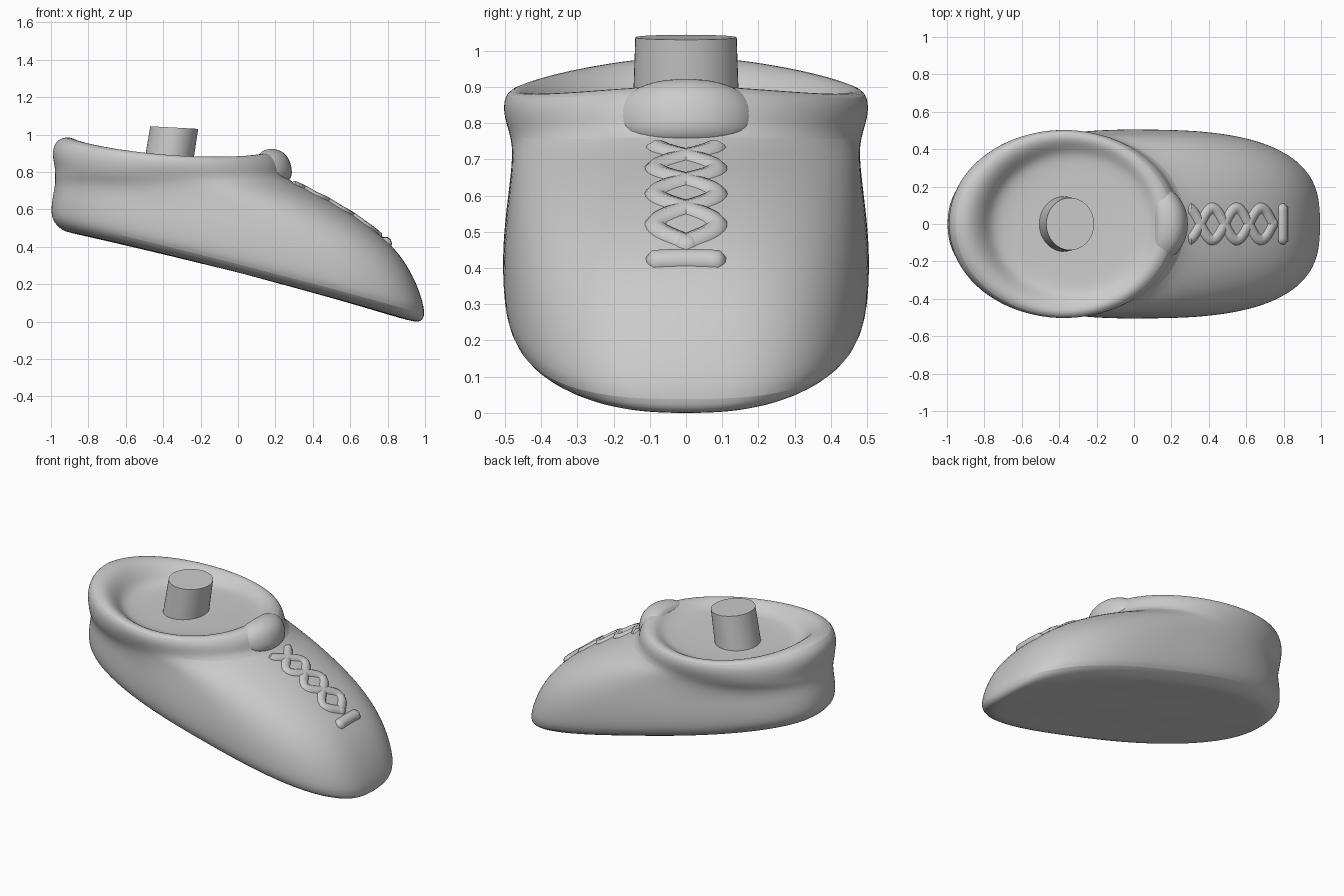
import bpy, bmesh, math
from mathutils import Vector
from mathutils.bvhtree import BVHTree

if "Cube" in bpy.data.objects:
    bpy.data.objects.remove(bpy.data.objects["Cube"])

GREY = (0.6, 0.6, 0.6, 1)
mat = bpy.data.materials.new("plain grey")
mat.use_nodes = True
mat.diffuse_color = GREY
mat.node_tree.nodes["Principled BSDF"].inputs["Base Color"].default_value = GREY


def finish(bm, name, subdiv=0, angle=50):
    """Turn a bmesh into a smooth grey object."""
    bmesh.ops.recalc_face_normals(bm, faces=bm.faces)
    mesh = bpy.data.meshes.new(name)
    bm.to_mesh(mesh)
    bm.free()
    mesh.materials.append(mat)
    ob = bpy.data.objects.new(name, mesh)
    bpy.context.collection.objects.link(ob)
    if subdiv:
        ob.modifiers.new("Smooth", "SUBSURF").levels = subdiv
        ob.modifiers["Smooth"].render_levels = subdiv
    bpy.ops.object.select_all(action="DESELECT")
    ob.select_set(True)
    bpy.context.view_layer.objects.active = ob
    bpy.ops.object.shade_smooth_by_angle(angle=math.radians(angle))
    return ob


def skin(bm, loops):
    """Bridge consecutive vertex loops with quads and cap both ends."""
    n = len(loops[0])
    for a, b in zip(loops, loops[1:]):
        for i in range(n):
            j = (i + 1) % n
            bm.faces.new((a[i], a[j], b[j], b[i]))
    bm.faces.new(loops[0])
    bm.faces.new(loops[-1])


def spow(v, p):
    return math.copysign(abs(v) ** p, v)


# Shoe body: tilted outlines stacked from the sole up, over the collar and in.
# back x, back z, front x, front z, half width, toe squareness, dip in the middle
RINGS = [
    (-0.50, 0.385, 0.50, 0.13, 0.20, 2.3, -0.01),
    (-0.90, 0.475, 0.92, 0.00, 0.40, 2.5, -0.02),
    (-0.94, 0.485, 0.975, -0.005, 0.43, 2.6, -0.022),
    (-1.00, 0.54, 1.005, 0.025, 0.495, 2.9, -0.015),
    (-1.00, 0.62, 0.985, 0.13, 0.508, 2.9, -0.005),
    (-0.99, 0.68, 0.92, 0.285, 0.505, 2.9, 0.0),
    (-0.98, 0.73, 0.81, 0.43, 0.494, 2.7, 0.0),
    (-0.98, 0.765, 0.63, 0.565, 0.484, 2.5, 0.0),
    (-0.98, 0.79, 0.43, 0.68, 0.480, 2.3, 0.01),
    (-0.98, 0.83, 0.24, 0.765, 0.486, 2.15, 0.03),
    (-1.00, 0.91, 0.25, 0.83, 0.508, 2.0, 0.04),
    (-0.965, 0.985, 0.21, 0.90, 0.50, 2.0, 0.055),
    (-0.88, 0.99, 0.15, 0.91, 0.455, 2.0, 0.055),
    (-0.81, 0.93, 0.11, 0.885, 0.41, 2.0, 0.045),
    (-0.77, 0.855, 0.08, 0.865, 0.37, 2.0, 0.025),
    (-0.69, 0.825, 0.0, 0.845, 0.30, 2.0, 0.005),
    (-0.50, 0.825, -0.22, 0.83, 0.12, 2.0, 0.0),
]
SEG = 48
bm = bmesh.new()
loops = []
for xb, zb, xf, zf, w, toe, dip in RINGS:
    loop = []
    for i in range(SEG):
        a = math.tau * i / SEG
        # The heel half is rounder than the toe half
        power = toe if math.cos(a) > 0 else min(toe, 2.25)
        c, s = spow(math.cos(a), 2 / power), spow(math.sin(a), 2 / power)
        t = (c + 1) / 2
        z = zb + (zf - zb) * t - dip * max(0, 4 * t * (1 - t)) ** 0.75
        loop.append(bm.verts.new((xb + (xf - xb) * t, w * s, z)))
    loops.append(loop)
skin(bm, loops)
body = finish(bm, "shoe_body", subdiv=2)

# Height of the finished upper, used to seat the laces
surface = BVHTree.FromObject(body, bpy.context.evaluated_depsgraph_get())


def on_upper(x, y, lift):
    hit = surface.ray_cast(Vector((x, y, 3)), Vector((0, 0, -1)))
    return hit[0] + hit[1] * lift


def tube(name, points, radius, sides=10):
    """Round cord with narrowed ends along a path."""
    bm = bmesh.new()
    loops = []
    last = len(points) - 1
    for k, p in enumerate(points):
        d = (points[min(k + 1, last)] - points[max(k - 1, 0)]).normalized()
        u = d.cross(Vector((0, 0, 1))).normalized()
        v = u.cross(d)
        r = radius * (0.5 if k in (0, last) else 1)
        loops.append([bm.verts.new(p + r * (u * math.cos(b) + v * math.sin(b)))
                      for b in (math.tau * i / sides for i in range(sides))])
    skin(bm, loops)
    return finish(bm, name)


# Crossed laces, mostly sunk into the front
for side, name in ((1, "lace_left"), (-1, "lace_right")):
    path = []
    for k in range(61):
        x = 0.29 + 0.47 * k / 60
        y = side * 0.085 * math.cos(math.pi * (x - 0.29) / 0.13)
        path.append(on_upper(x, y, -0.02))
    tube(name, path, 0.036)

# Bar that ends the lacing
bar = [on_upper(0.797, -0.11 + 0.22 * k / 12, -0.015) for k in range(13)]
tube("lace_bar", bar, 0.037)

# Knot: a wide rounded pad swept back at its sides
bm = bmesh.new()
bmesh.ops.create_uvsphere(bm, u_segments=40, v_segments=24, radius=1)
for v in bm.verts:
    x, y, z = (spow(q, 0.85) for q in v.co)
    v.co = (0.198 + 0.086 * x - 0.05 * y * y - 0.02 * z,
            0.195 * y, 0.83 + 0.092 * z - 0.015 * y * y)
finish(bm, "lace_knot")

# Leaning ankle stem with a slightly tilted top
bm = bmesh.new()
stem = []
for z, cx, rx, ry in ((0.75, -0.388, 0.133, 0.15), (0.83, -0.374, 0.130, 0.147),
                      (1.037, -0.341, 0.128, 0.14)):
    stem.append([bm.verts.new((cx + rx * math.cos(b), ry * math.sin(b),
                               z - 0.007 * math.cos(b)))
                 for b in (math.tau * i / 48 for i in range(48))])
skin(bm, stem)
finish(bm, "ankle_stem", angle=30)
